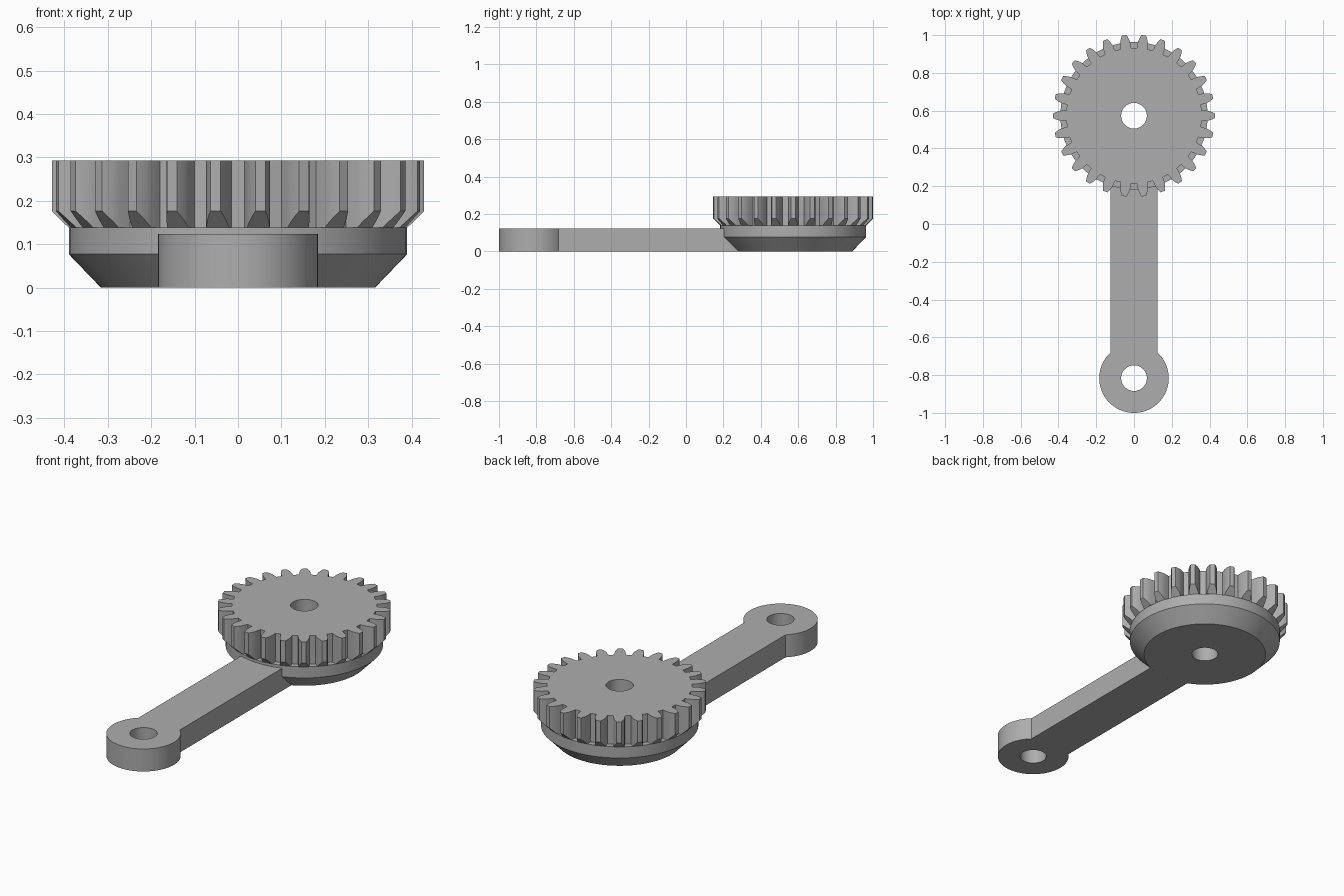
import bpy, bmesh
from math import sin, cos, asin, pi, radians, tau
from mathutils import Vector

if "Cube" in bpy.data.objects:
    bpy.data.objects.remove(bpy.data.objects["Cube"])

GEAR_Y, EYE_Y = 0.573, -0.816
BORE = 0.068
HUB_BASE, HUB_RADIUS, HUB_TOP = 0.316, 0.39, 0.138
GEAR_TOP, TEETH = 0.293, 26
ARM_HALF, ARM_TOP, EYE_RADIUS = 0.125, 0.123, 0.184

grey = bpy.data.materials.new("plain grey")
grey.use_nodes = True
grey.diffuse_color = (0.42, 0.42, 0.42, 1)
grey.node_tree.nodes["Principled BSDF"].inputs["Base Color"].default_value = grey.diffuse_color


def finish(name, bm, y=0.0):
    bmesh.ops.remove_doubles(bm, verts=bm.verts, dist=1e-5)
    bmesh.ops.recalc_face_normals(bm, faces=bm.faces)
    mesh = bpy.data.meshes.new(name)
    bm.to_mesh(mesh)
    bm.free()
    mesh.materials.append(grey)
    ob = bpy.data.objects.new(name, mesh)
    ob.location.y = y
    bpy.context.collection.objects.link(ob)
    bpy.ops.object.select_all(action='DESELECT')
    ob.select_set(True)
    bpy.context.view_layer.objects.active = ob
    bpy.ops.object.shade_smooth_by_angle(angle=radians(25))
    return ob


def arc(radius, start, end, steps, y=0.0):
    angles = [start + (end - start) * i / steps for i in range(steps + 1)]
    return [(radius * cos(a), y + radius * sin(a)) for a in angles]


# Lever arm: round eye, straight bar, and an end cut to meet the hub
eye = asin(ARM_HALF / EYE_RADIUS)
seat = asin(ARM_HALF / HUB_BASE)
outline = (arc(EYE_RADIUS, pi / 2 + eye, 5 * pi / 2 - eye, 64, EYE_Y)
           + arc(HUB_BASE, -pi / 2 + seat, -pi / 2 - seat, 16, GEAR_Y))
hole = arc(BORE, 0, tau, 48, EYE_Y)[:-1]
bm = bmesh.new()
caps = [[], []]
for loop in (outline, hole):
    rings = [[bm.verts.new((x, y, z)) for x, y in loop] for z in (0, ARM_TOP)]
    for i in range(len(loop)):
        low, high = rings
        bm.faces.new((low[i - 1], low[i], high[i], high[i - 1]))
        for ring, edges in zip(rings, caps):
            edges.append(bm.edges.get((ring[i - 1], ring[i])))
for edges in caps:
    bmesh.ops.triangle_fill(bm, edges=edges, use_beauty=True)
finish("lever_arm", bm)

# Hub: turned dish with a conical underside
profile = [(BORE, 0), (HUB_BASE, 0), (HUB_RADIUS, 0.077), (HUB_RADIUS, HUB_TOP), (0.3, HUB_TOP)]
bm = bmesh.new()
points = [bm.verts.new((r, 0, z)) for r, z in profile]
edges = [bm.edges.new(pair) for pair in zip(points, points[1:])]
bmesh.ops.spin(bm, geom=points + edges, cent=(0, 0, 0), axis=(0, 0, 1), angle=tau, steps=96)
finish("hub", bm, GEAR_Y)

# Gear: one tooth sector repeated, each tooth undercut by a chamfer
half_tooth = [(0.358, 0.0285), (HUB_RADIUS, 0.0265), (0.405, 0.0225), (0.42, 0.0165), (0.429, 0.012)]
flanks = [(r, -w) for r, w in half_tooth] + [(r, w) for r, w in reversed(half_tooth)]
bm = bmesh.new()


def face(*corners):
    bm.faces.new([bm.verts.new(c) for c in corners])


def wall(a, b, za, zb):
    face((*a, za), (*b, zb), (*b, GEAR_TOP), (*a, GEAR_TOP))


def at(angle, r, w=0.0):
    return (r * cos(angle) - w * sin(angle), r * sin(angle) + w * cos(angle))


def bottom(p):
    return HUB_TOP + max(0.0, Vector(p).length - HUB_RADIUS - 0.001)


step = tau / TEETH
for k in range(TEETH):
    tooth = [at(k * step, r, w) for r, w in flanks]
    following = at((k + 1) * step, *flanks[0])
    # Tooth sides, top and sloping underside
    for a, b in zip(tooth, tooth[1:]):
        wall(a, b, bottom(a), bottom(b))
    face(*[(*p, GEAR_TOP) for p in tooth])
    half = len(tooth) // 2
    for i in range(1, half - 1):
        quad = (tooth[i], tooth[i + 1], tooth[-2 - i], tooth[-1 - i])
        face(*[(*p, bottom(p)) for p in quad])
    # Gap floor, plus the disc top and bore behind tooth and gap
    wall(tooth[-1], following, HUB_TOP, HUB_TOP)
    for a, b in ((tooth[0], tooth[-1]), (tooth[-1], following)):
        ia, ib = [tuple(Vector(p).normalized() * BORE) for p in (a, b)]
        face((*a, GEAR_TOP), (*b, GEAR_TOP), (*ib, GEAR_TOP), (*ia, GEAR_TOP))
        wall(ia, ib, 0, 0)
finish("gear", bm, GEAR_Y)
